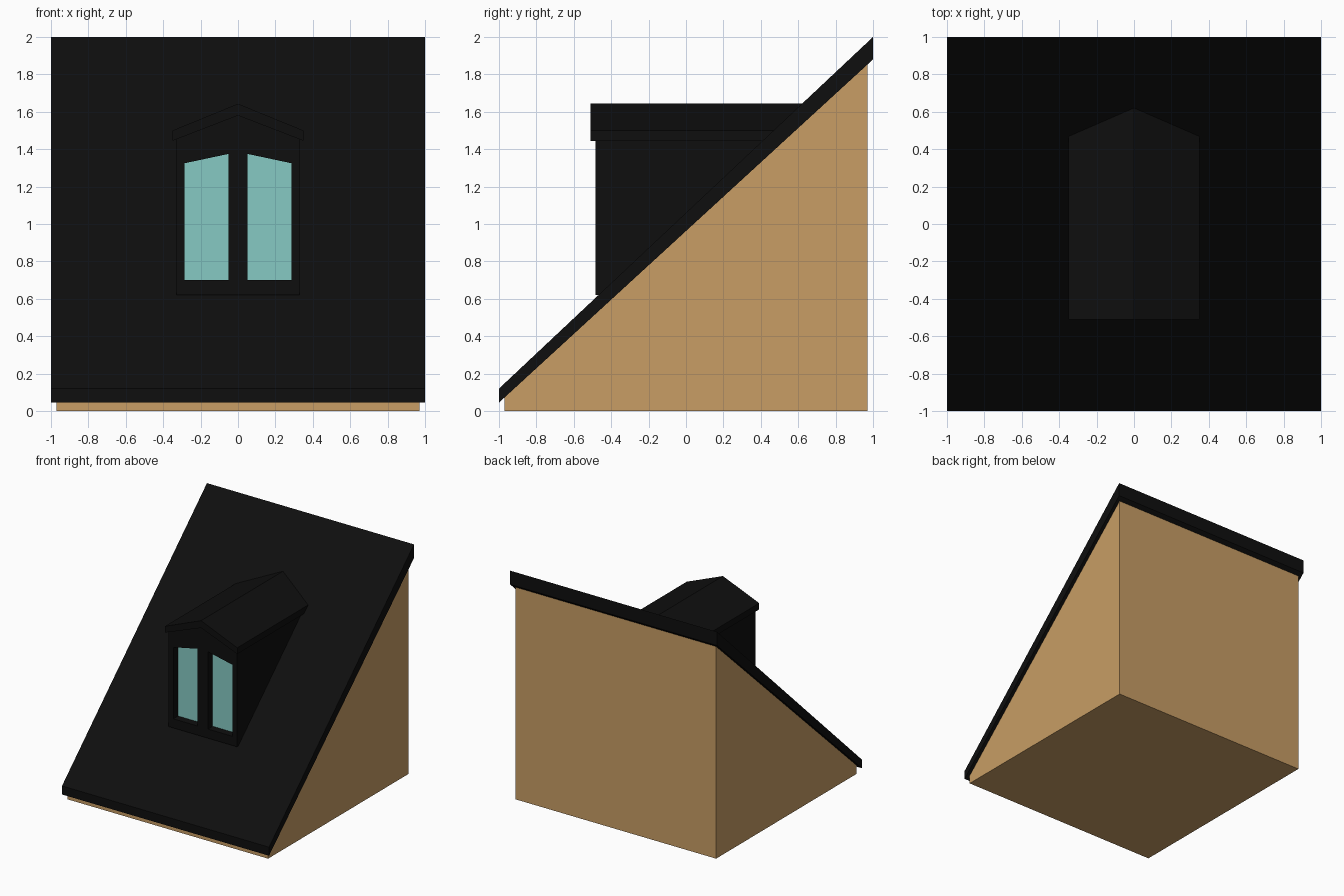
import bpy, bmesh
from mathutils import Vector

if "Cube" in bpy.data.objects:
    bpy.data.objects.remove(bpy.data.objects["Cube"])


def material(name, color):
    m = bpy.data.materials.new(name)
    m.diffuse_color = (*color, 1)
    m.use_nodes = True
    m.node_tree.nodes["Principled BSDF"].inputs["Base Color"].default_value = m.diffuse_color
    return m


BLACK = material("black", (0.0045, 0.0045, 0.0045))
TAN = material("tan", (0.58, 0.34, 0.13))
TEAL = material("teal", (0.24, 0.59, 0.55))

# Plane lying inside the main roof slab, used to trim the dormer
SLOPE_POINT, SLOPE_NORMAL = Vector((0, 0, 1.02)), Vector((0, -0.93, 1))


def prism(name, profile, axis, a, b, mat, trim=False):
    """Extrude a (horizontal, z) profile along x or y from a to b."""
    bm = bmesh.new()
    place = (lambda h, z: (a, h, z)) if axis == "x" else (lambda h, z: (h, a, z))
    face = bm.faces.new([bm.verts.new(place(h, z)) for h, z in profile])
    ext = bmesh.ops.extrude_face_region(bm, geom=[face], use_keep_orig=True)
    d = (b - a, 0, 0) if axis == "x" else (0, b - a, 0)
    bmesh.ops.translate(bm, vec=d, verts=[v for v in ext["geom"] if isinstance(v, bmesh.types.BMVert)])
    if trim:
        cut = bmesh.ops.bisect_plane(bm, geom=bm.verts[:] + bm.edges[:] + bm.faces[:],
                                     plane_co=SLOPE_POINT, plane_no=SLOPE_NORMAL, clear_inner=True)
        edges = [e for e in cut["geom_cut"] if isinstance(e, bmesh.types.BMEdge)]
        bmesh.ops.contextual_create(bm, geom=edges)
    bmesh.ops.recalc_face_normals(bm, faces=bm.faces)
    mesh = bpy.data.meshes.new(name)
    bm.to_mesh(mesh)
    bm.free()
    mesh.materials.append(mat)
    obj = bpy.data.objects.new(name, mesh)
    bpy.context.collection.objects.link(obj)
    return obj


# Wedge-shaped attic body
prism("attic_body", [(-0.97, 0), (0.97, 0), (0.97, 1.853), (-0.97, 0.073)], "x", -0.97, 0.97, TAN)

# Sloping main roof slab, thicker at the ridge
prism("main_roof", [(-1, 0.045), (1, 1.88), (1, 2), (-1, 0.12)], "x", -1, 1, BLACK)

# Dormer walls
dormer = prism("dormer_walls", [(-0.33, 0.62), (0.33, 0.62), (0.33, 1.46), (0, 1.59), (-0.33, 1.46)],
               "y", -0.485, 0.9, BLACK, trim=True)

# Dormer gable roof
prism("dormer_roof", [(-0.35, 1.445), (0, 1.58), (0.35, 1.445), (0.35, 1.5), (0, 1.643), (-0.35, 1.5)],
      "y", -0.51, 0.9, BLACK, trim=True)

# Two recessed windows with slanted heads
for side, s in (("left", -1), ("right", 1)):
    outline = [(s * 0.05, 0.70), (s * 0.285, 0.70), (s * 0.285, 1.325), (s * 0.05, 1.375)]
    cutter = prism(side + "_window_cutter", outline, "y", -0.6, -0.415, BLACK)
    cutter.hide_render = True
    cutter.hide_viewport = True
    mod = dormer.modifiers.new(side + "_opening", "BOOLEAN")
    mod.operation = "DIFFERENCE"
    mod.solver = "EXACT"
    mod.object = cutter
    prism(side + "_window_glass", outline, "y", -0.42, -0.41, TEAL)
